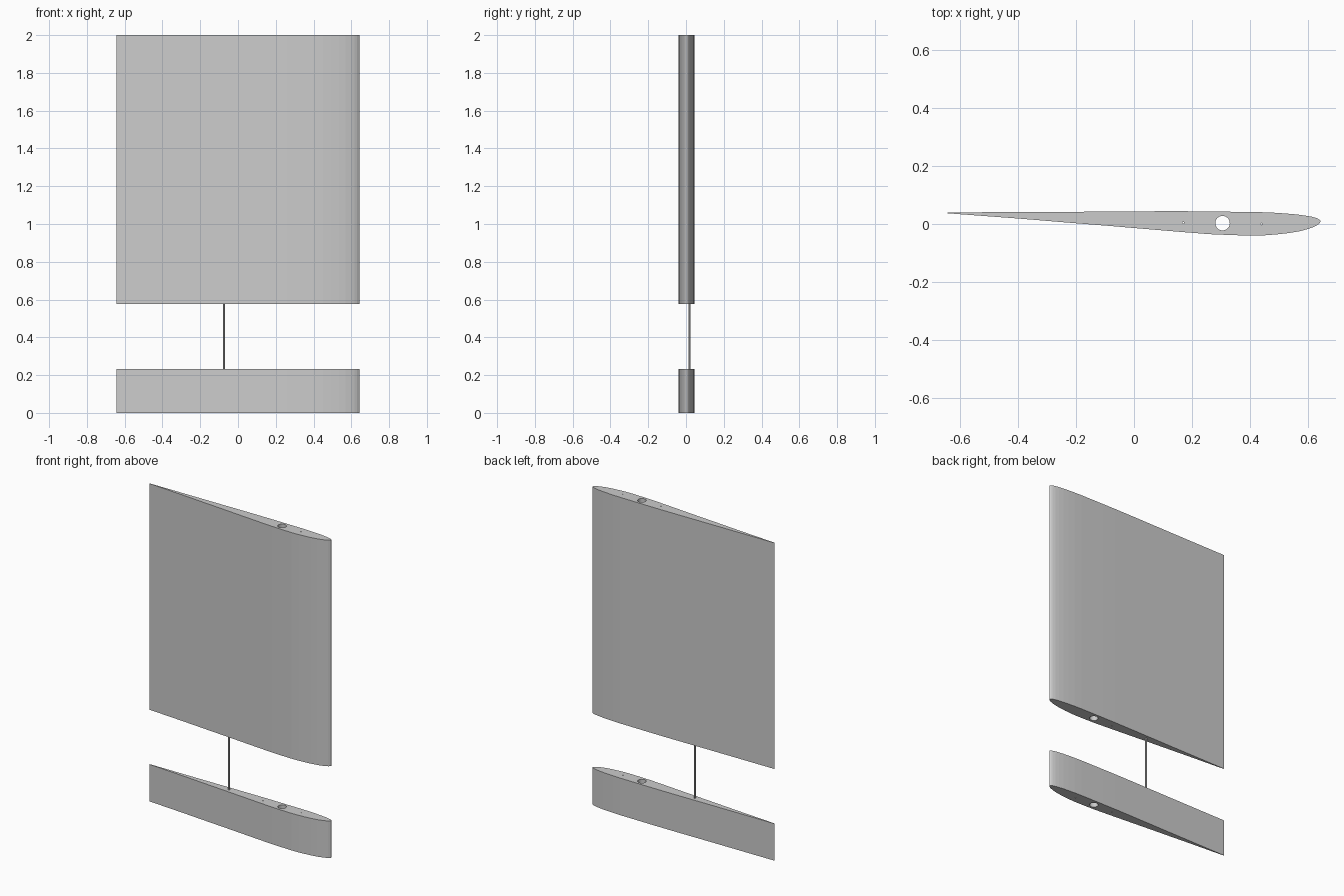
import bpy
from math import cos, sin, tau

if "Cube" in bpy.data.objects:
    bpy.data.objects.remove(bpy.data.objects["Cube"])

# Wing cross-section, trailing edge -> upper side -> nose -> lower side
PROFILE = [(-0.643, 0.040), (-0.4, 0.041), (-0.2, 0.042), (-0.07, 0.043), (0.08, 0.044),
           (0.18, 0.044), (0.27, 0.043), (0.35, 0.042), (0.43, 0.041), (0.48, 0.039),
           (0.525, 0.036), (0.56, 0.033), (0.59, 0.029), (0.613, 0.025), (0.63, 0.020),
           (0.639, 0.015), (0.643, 0.010), (0.640, 0.003), (0.631, -0.004),
           (0.617, -0.011), (0.597, -0.018), (0.57, -0.025), (0.535, -0.031),
           (0.49, -0.036), (0.45, -0.039), (0.40, -0.040), (0.33, -0.038),
           (0.26, -0.035), (0.17, -0.028), (0.05, -0.018), (-0.08, -0.007),
           (-0.23, 0.005), (-0.4, 0.019), (-0.643, 0.037)]


def ring(x, y, rx, ry, n):
    return [(x + rx * cos(tau * i / n), y + ry * sin(tau * i / n)) for i in range(n)]


def extrude(name, loops, z0, z1):
    """Fill closed loops (inner ones become holes) and extrude them from z0 to z1."""
    curve = bpy.data.curves.new(name + "_outline", 'CURVE')
    curve.dimensions = '2D'
    curve.fill_mode = 'BOTH'
    curve.extrude = (z1 - z0) / 2
    for pts in loops:
        s = curve.splines.new('POLY')
        s.points.add(len(pts) - 1)
        for p, (x, y) in zip(s.points, pts):
            p.co = (x, y, 0, 1)
        s.use_cyclic_u = True
    tmp = bpy.data.objects.new(name + "_outline", curve)
    mesh = bpy.data.meshes.new_from_object(tmp)
    bpy.data.objects.remove(tmp)
    ob = bpy.data.objects.new(name, mesh)
    ob.location.z = (z0 + z1) / 2
    bpy.context.collection.objects.link(ob)
    for poly in mesh.polygons:
        poly.use_smooth = False
    return ob


# Spar tube hole, wire channels and the wire hole
rod = ring(-0.075, 0.018, 0.005, 0.007, 6)
holes = [ring(0.305, 0.003, 0.025, 0.025, 32),
         ring(0.17, 0.005, 0.003, 0.003, 6),
         ring(0.44, 0.0, 0.003, 0.003, 6), rod]

# Two wing panels separated by a gap
extrude("lower_panel", [PROFILE] + holes, 0.0, 0.233)
extrude("upper_panel", [PROFILE] + holes, 0.577, 2.0)

# Thin rod linking the panels
extrude("link_rod", [rod], 0.0, 2.0)
